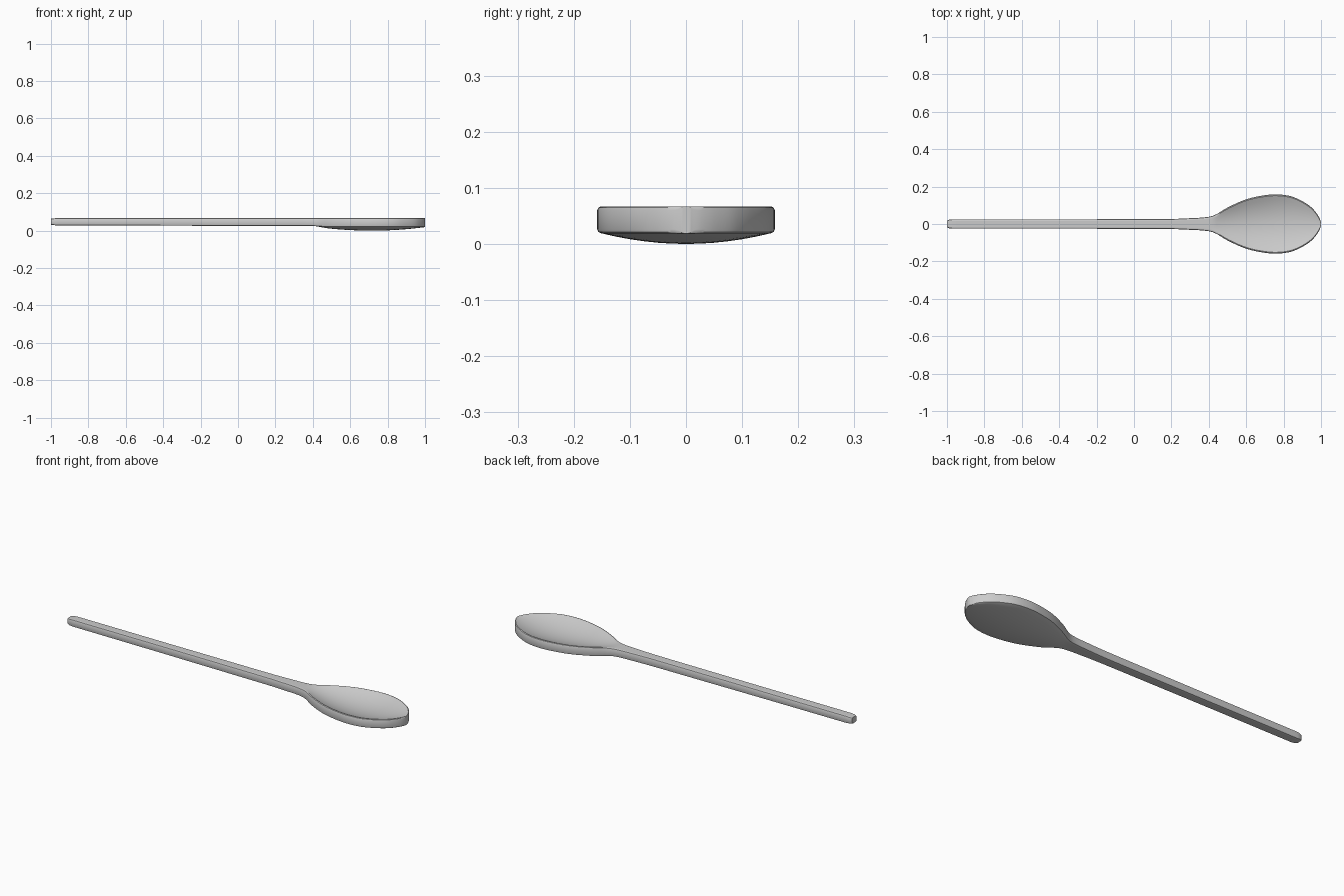
import bpy, bmesh, math

if "Cube" in bpy.data.objects:
    bpy.data.objects.remove(bpy.data.objects["Cube"])

# half-width outline along the spoon (x, half width)
OUTLINE = [(-1.0, .018), (-.985, .024), (-.95, .025), (-.4, .025), (0, .026), (.2, .027), (.3, .031),
           (.38, .036), (.43, .047), (.5, .088), (.6, .132), (.7, .154), (.77, .158),
           (.84, .148), (.9, .122), (.95, .088), (.98, .052), (.995, .025), (1.0, .008)]


def half_width(x):
    # cubic Hermite through the outline points
    n = len(OUTLINE)
    i = max(k for k in range(n - 1) if OUTLINE[k][0] <= x + 1e-9)
    (x0, y0), (x1, y1) = OUTLINE[i], OUTLINE[i + 1]

    def slope(k):
        a, b = OUTLINE[max(k - 1, 0)], OUTLINE[min(k + 1, n - 1)]
        return (b[1] - a[1]) / (b[0] - a[0])
    h = x1 - x0
    t = (x - x0) / h
    return ((2*t**3 - 3*t*t + 1) * y0 + (t**3 - 2*t*t + t) * h * slope(i)
            + (3*t*t - 2*t**3) * y1 + (t**3 - t*t) * h * slope(i + 1))


def smooth(a, b, x):
    t = min(1, max(0, (x - a) / (b - a)))
    return t * t * (3 - 2 * t)


def bowl_shape(x):
    # 0 at both ends of the bowl, 1 in the middle
    span = .30 if x < .72 else .28
    return max(0, 1 - ((x - .72) / span) ** 2)


N = 12


def section(x):
    w = half_width(x)
    r = min(.007, w * .4)
    end = .003 * (1 - smooth(-1, -.97, x))
    top = .070 - end
    low = .031 - .003 * smooth(-1, .3, x) - .006 * smooth(.38, .5, x) + end
    dish, bulge = .036 * bowl_shape(x), .019 * bowl_shape(x)
    steps = [-1 + 2 * k / N for k in range(N + 1)]
    ring = [(x, s * (w - r), top - dish * (1 - s * s)) for s in steps]
    ring += [(x, w - r * .3, top - r * .3), (x, w, top - r), (x, w, low + r), (x, w - r * .3, low + r * .3)]
    ring += [(x, -s * (w - r), low - bulge * (1 - s * s)) for s in steps]
    ring += [(x, -w + r * .3, low + r * .3), (x, -w, low + r), (x, -w, top - r), (x, -w + r * .3, top - r * .3)]
    return ring


# stations: sparse on the handle, dense in the bowl and at its tip
stations = [-1, -.993, -.985, -.97, -.95] + [-.9 + .1 * k for k in range(12)]
stations += [.24 + .02 * k for k in range(8)]
stations += [.4 + .6 * math.sin(math.pi / 2 * k / 44) for k in range(45)]

# spoon: loft of all sections with capped ends
bm = bmesh.new()
rings = [[bm.verts.new(p) for p in section(min(x, 1))] for x in stations]
for a, b in zip(rings, rings[1:]):
    for k in range(len(a)):
        j = (k + 1) % len(a)
        bm.faces.new((a[k], b[k], b[j], a[j]))
bm.faces.new(rings[0])
bm.faces.new(rings[-1][::-1])
bmesh.ops.recalc_face_normals(bm, faces=bm.faces)
low = min(v.co.z for v in bm.verts)
print("lowest", low)
mesh = bpy.data.meshes.new("spoon")
bm.to_mesh(mesh)
bm.free()
spoon = bpy.data.objects.new("spoon", mesh)
bpy.context.collection.objects.link(spoon)
spoon.location.z = -low
bpy.context.view_layer.objects.active = spoon
spoon.select_set(True)
bpy.ops.object.shade_smooth_by_angle(angle=math.radians(35))
